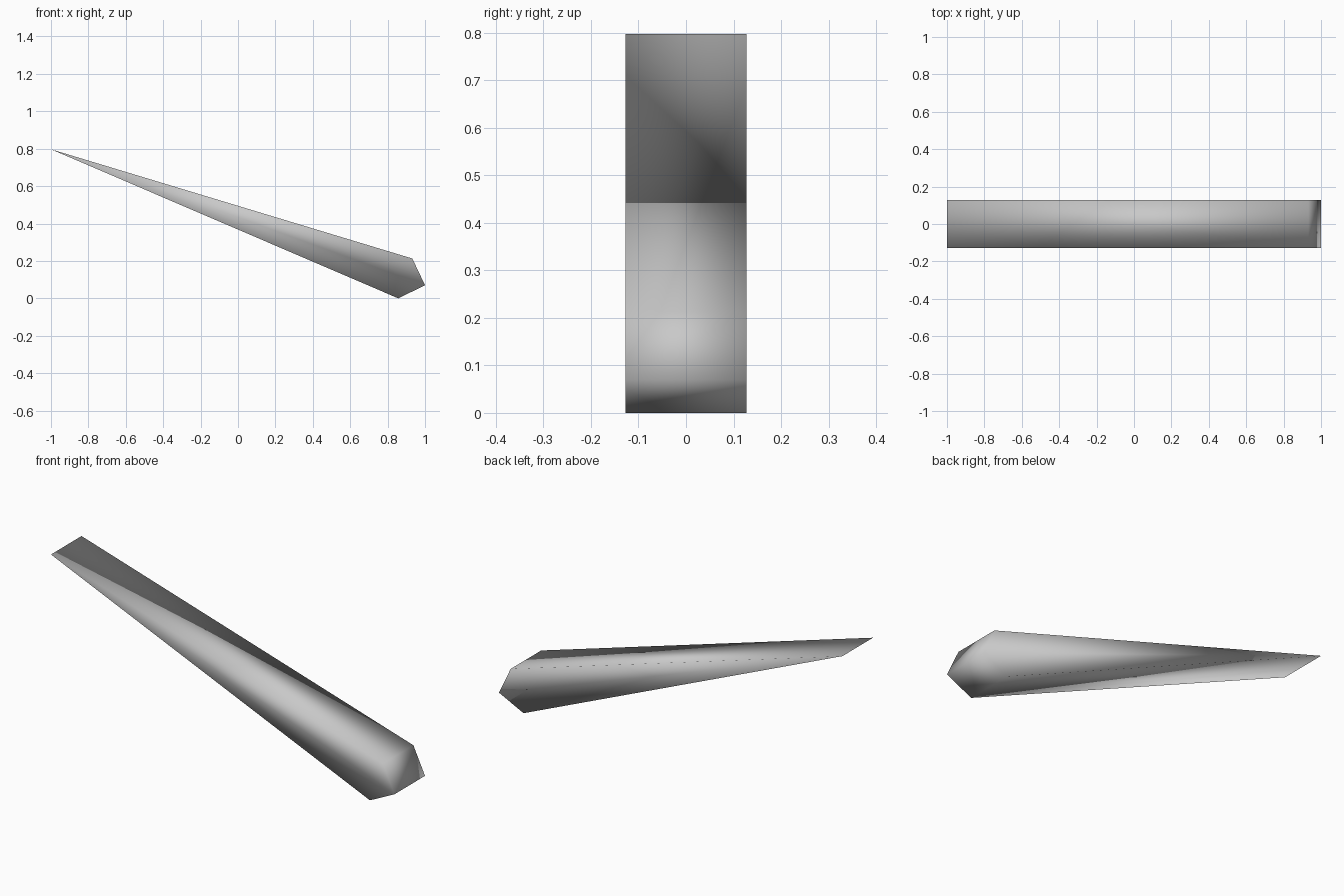
import bpy
import bmesh

cube = bpy.data.objects.get("Cube")
if cube:
    bpy.data.objects.remove(cube, do_unlink=True)

HALF_WIDTH = 0.127
# Side outline (x, z): sharp tip, heel underside, end point, upper shoulder
OUTLINE = [(-1, 0.797), (0.857, 0), (1, 0.07), (0.932, 0.213)]

# Plain grey surface
grey = bpy.data.materials.new("plain_grey")
grey.use_nodes = True
colour = (0.58, 0.58, 0.58, 1)
grey.diffuse_color = colour
grey.node_tree.nodes["Principled BSDF"].inputs["Base Color"].default_value = colour

# Wedge: outline extruded across the width
bm = bmesh.new()
side = bm.faces.new([bm.verts.new((x, -HALF_WIDTH, z)) for x, z in OUTLINE])
result = bmesh.ops.extrude_face_region(bm, geom=[side], use_keep_orig=True)
moved = [v for v in result["geom"] if isinstance(v, bmesh.types.BMVert)]
bmesh.ops.translate(bm, verts=moved, vec=(0, 2 * HALF_WIDTH, 0))
bmesh.ops.recalc_face_normals(bm, faces=bm.faces[:])

# Soft shading runs across every edge
for face in bm.faces:
    face.smooth = True

mesh = bpy.data.meshes.new("tapered_wedge")
bm.to_mesh(mesh)
bm.free()
mesh.materials.append(grey)
wedge = bpy.data.objects.new("tapered_wedge", mesh)
bpy.context.collection.objects.link(wedge)
